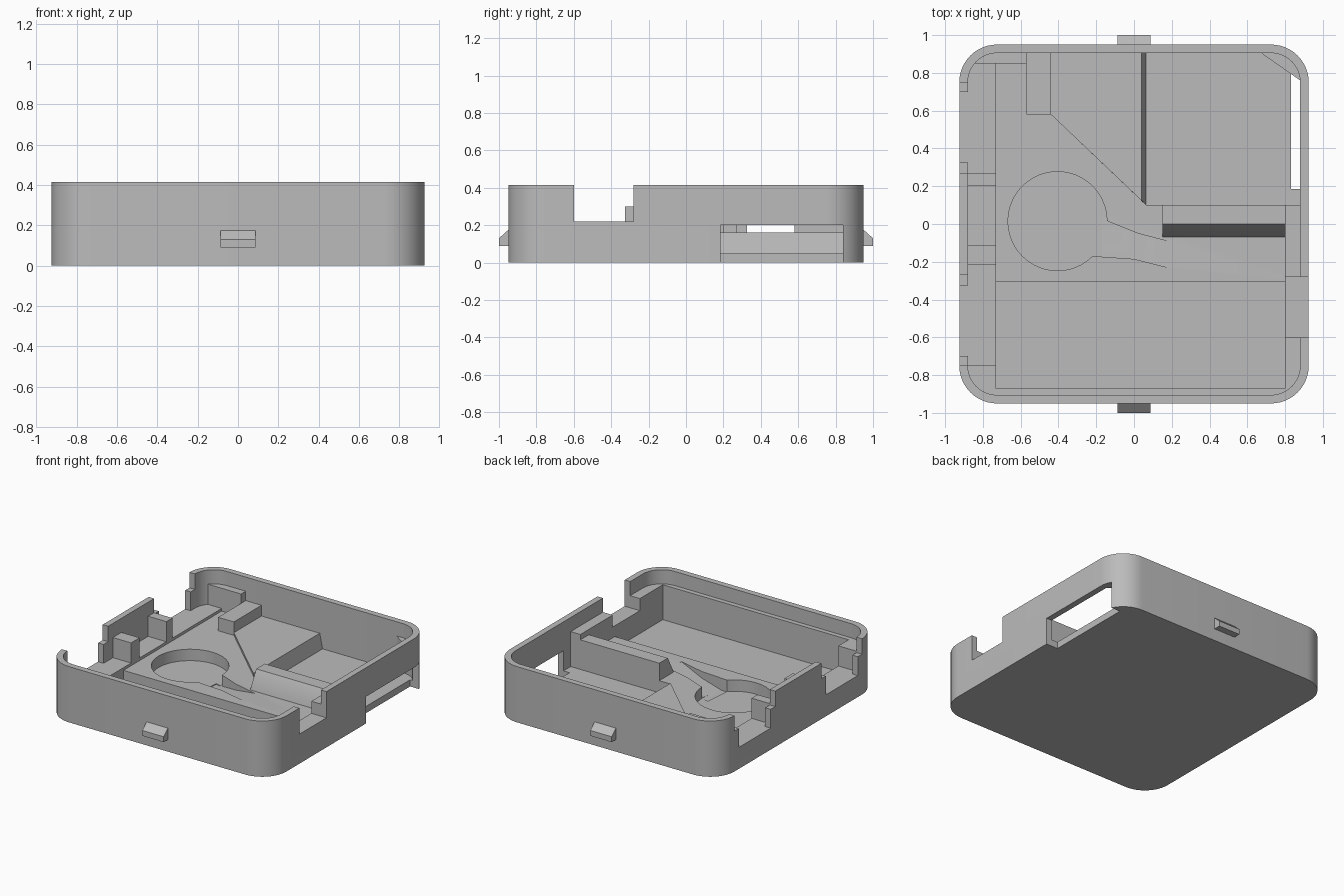
import bpy, bmesh, math

if "Cube" in bpy.data.objects:
    bpy.data.objects.remove(bpy.data.objects["Cube"])

grey = bpy.data.materials.new("plain_grey")
grey.diffuse_color = (0.5, 0.5, 0.5, 1)
grey.use_nodes = True
grey.node_tree.nodes["Principled BSDF"].inputs["Base Color"].default_value = grey.diffuse_color


def loft(name, low, high):
    """Closed solid between two matching rings of 3D points."""
    bm = bmesh.new()
    a = [bm.verts.new(p) for p in low]
    b = [bm.verts.new(p) for p in high]
    n = len(a)
    bm.faces.new(a[::-1])
    bm.faces.new(b)
    for i in range(n):
        j = (i + 1) % n
        bm.faces.new((a[i], a[j], b[j], b[i]))
    bmesh.ops.recalc_face_normals(bm, faces=bm.faces)
    me = bpy.data.meshes.new(name)
    bm.to_mesh(me)
    bm.free()
    me.materials.append(grey)
    ob = bpy.data.objects.new(name, me)
    bpy.context.collection.objects.link(ob)
    return ob


def prism(name, pts, z0, z1, top=None):
    return loft(name, [(x, y, z0) for x, y in pts],
                [(x, y, z1) for x, y in (top or pts)])


def box(name, x0, x1, y0, y1, z0, z1):
    return prism(name, [(x0, y0), (x1, y0), (x1, y1), (x0, y1)], z0, z1)


def rounded(hx, hy, r, n=12):
    pts = []
    for k, (sx, sy) in enumerate([(1, 1), (-1, 1), (-1, -1), (1, -1)]):
        for i in range(n + 1):
            t = math.pi / 2 * (k + i / n)
            pts.append((sx * (hx - r) + r * math.cos(t), sy * (hy - r) + r * math.sin(t)))
    return pts


def boolean(ob, cutter, op='DIFFERENCE'):
    """Apply a boolean and throw the cutter away."""
    m = ob.modifiers.new("cut", 'BOOLEAN')
    m.operation, m.solver, m.object = op, 'EXACT', cutter
    dg = bpy.context.evaluated_depsgraph_get()
    me = bpy.data.meshes.new_from_object(ob.evaluated_get(dg))
    ob.modifiers.clear()
    ob.data = me
    bpy.data.objects.remove(cutter)


def clip(ob):
    """Keep a fitting inside the rounded shell."""
    boolean(ob, prism("clip", rounded(0.9, 0.925, 0.175), -0.1, 0.6), 'INTERSECT')


# Outer shell: rounded tray with openings in the side walls
shell = prism("tray_shell", rounded(0.925, 0.95, 0.2), 0, 0.415)
boolean(shell, prism("cavity", rounded(0.88, 0.905, 0.155), 0.05, 0.6))
boolean(shell, box("side_window", 0.83, 1.1, 0.185, 0.84, -0.1, 0.2))
boolean(shell, box("right_notch", 0.8, 1.1, -0.6, -0.28, 0.22, 0.6))
for s in (-1, 1):
    for a, b, z in ((0.325, 0.70, 0.16), (0.27, 0.75, 0.30)):
        y0, y1 = sorted((s * a, s * b))
        boolean(shell, box("left_notch", -1.1, -0.8, y0, y1, z, 0.6))

# Lower deck with round pocket and sloping channel
deck = prism("lower_deck", [(-0.735, 0.92), (-0.735, -0.305), (0.89, -0.305), (0.89, 0.1),
                            (0.065, 0.1), (-0.44, 0.58), (-0.44, 0.92)], 0.02, 0.14)
circle = [(-0.405 + 0.262 * math.cos(math.tau * i / 48),
           0.015 + 0.262 * math.sin(math.tau * i / 48)) for i in range(48)]
boolean(deck, prism("round_pocket", circle, 0.055, 0.3))
channel = [(-0.2, 0.03), (-0.14, 0.015), (0.02, -0.05), (0.23, -0.105),
           (0.2, -0.235), (0.0, -0.185), (-0.22, -0.17)]
boolean(deck, loft("channel", [(x, y, 0.055 + 0.24 * (x + 0.15)) for x, y in channel],
                   [(x, y, 0.3) for x, y in channel]))

# Raised deck with a diagonal front and sloped right edge
prism("raised_deck", [(-0.44, 0.92), (-0.44, 0.58), (0.065, 0.1), (0.065, 0.92)], 0.04, 0.16,
      [(-0.44, 0.92), (-0.44, 0.58), (0.04, 0.124), (0.04, 0.92)])

# Ridge with a sloped front face
loft("ridge", [(0.15, 0.1, 0.04), (0.15, -0.07, 0.04), (0.81, -0.07, 0.04), (0.81, 0.1, 0.04)],
     [(0.15, 0.1, 0.27), (0.15, 0.0, 0.27), (0.81, 0.0, 0.27), (0.81, 0.1, 0.27)]) \
    .name = "ridge_base"
bpy.data.objects.remove(bpy.data.objects["ridge_base"])
ridge_profile = [(0.1, 0.04), (-0.07, 0.04), (-0.07, 0.14), (0.0, 0.27), (0.1, 0.27)]
loft("ridge", [(0.15, y, z) for y, z in ridge_profile], [(0.81, y, z) for y, z in ridge_profile])

# Ledges and support blocks along the walls
for name, *dims in (
        ("left_ledge", -0.92, -0.73, -0.92, 0.92, 0.02, 0.16),
        ("left_block_front", -0.92, -0.73, -0.215, -0.115, 0.1, 0.31),
        ("left_block_back", -0.92, -0.73, 0.2, 0.27, 0.1, 0.31),
        ("front_left_block", -0.92, -0.73, -0.94, -0.75, 0.02, 0.31),
        ("front_ledge", -0.74, 0.81, -0.94, -0.87, 0.02, 0.31),
        ("front_right_block", 0.8, 0.92, -0.94, -0.6, 0.02, 0.31),
        ("notch_sill", 0.8, 0.92, -0.61, -0.27, 0.02, 0.22),
        ("right_block", 0.8, 0.92, -0.28, 0.1, 0.02, 0.31),
        ("back_left_ledge", -0.92, -0.57, 0.85, 0.94, 0.02, 0.31),
        ("back_post", -0.57, -0.44, 0.58, 0.94, 0.02, 0.24)):
    clip(box(name, *dims))
clip(prism("corner_gusset", [(0.68, 0.9), (0.88, 0.76), (0.95, 0.76), (0.95, 0.98), (0.68, 0.98)],
           0.2, 0.31))

# Snap clips on front and back
for s, name in ((-1, "front_clip"), (1, "back_clip")):
    prof = [(0.94, 0.09), (1.0, 0.09), (1.0, 0.13), (0.95, 0.175), (0.94, 0.175)]
    loft(name, [(-0.088, s * y, z) for y, z in prof], [(0.088, s * y, z) for y, z in prof])

for ob in list(bpy.data.objects):
    bpy.ops.object.select_all(action='DESELECT')
    ob.select_set(True)
    bpy.context.view_layer.objects.active = ob
    bpy.ops.object.shade_smooth_by_angle(angle=math.radians(30))
